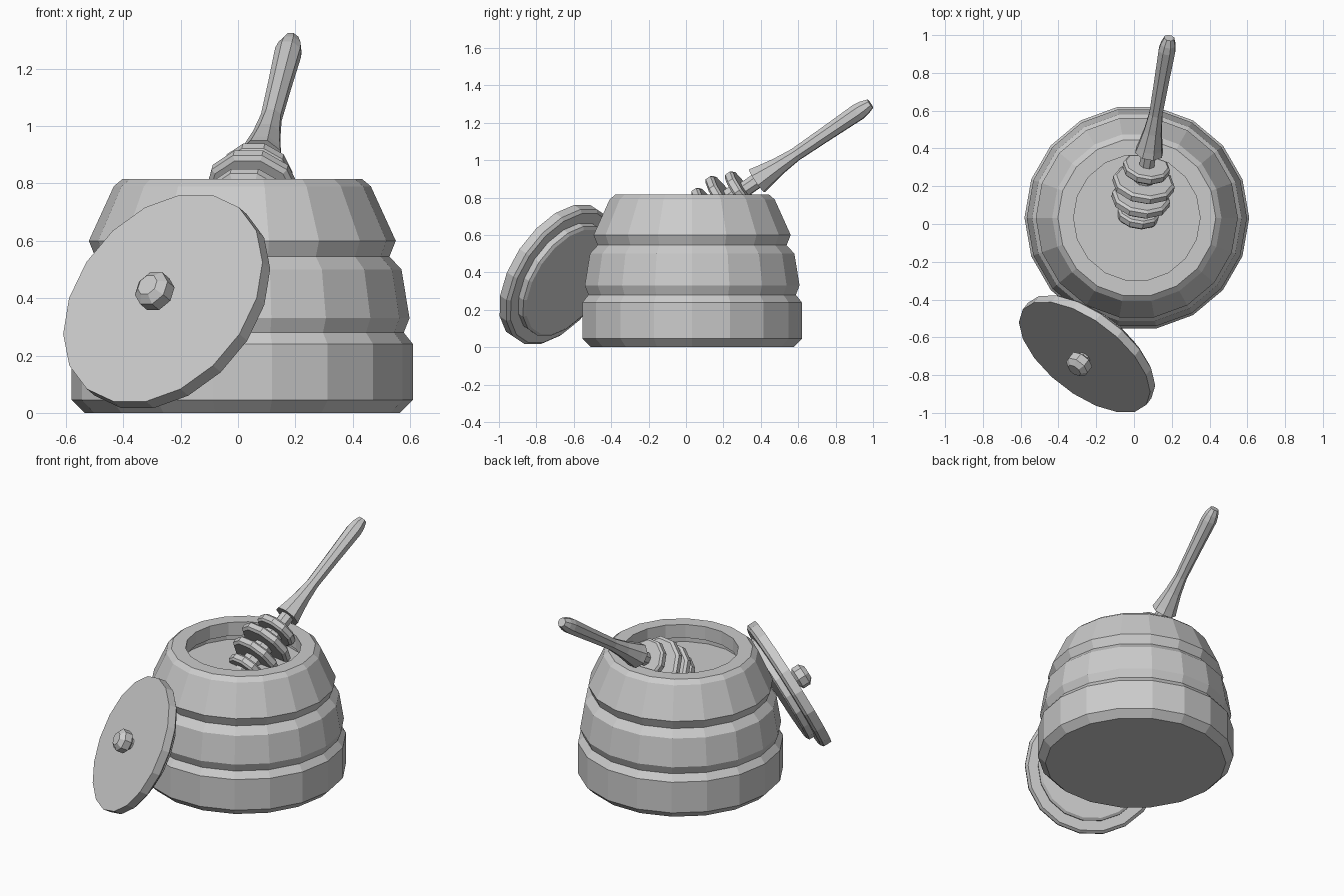
import bpy
import bmesh
from math import cos, sin, tau
from mathutils import Vector

old = bpy.data.objects.get("Cube")
if old:
    bpy.data.objects.remove(old, do_unlink=True)

grey = bpy.data.materials.new("plain_grey")
grey.use_nodes = True
grey.diffuse_color = (0.6, 0.6, 0.6, 1)
grey.node_tree.nodes["Principled BSDF"].inputs["Base Color"].default_value = (0.6, 0.6, 0.6, 1)


def lathe(name, profile, sides, origin, axis=(0, 0, 1), turn=0.0):
    """Turn a closed (radius, height) profile, capped at both ends, around an axis."""
    bm = bmesh.new()
    rings = []
    for r, h in profile:
        angles = [tau * (i + turn) / sides for i in range(sides)]
        rings.append([bm.verts.new((r * cos(a), r * sin(a), h)) for a in angles])
    for low, high in zip(rings, rings[1:]):
        for i in range(sides):
            j = (i + 1) % sides
            bm.faces.new((low[i], low[j], high[j], high[i]))
    bm.faces.new(rings[0][::-1])
    bm.faces.new(rings[-1])
    bmesh.ops.recalc_face_normals(bm, faces=bm.faces)
    mesh = bpy.data.meshes.new(name)
    bm.to_mesh(mesh)
    bm.free()
    mesh.materials.append(grey)
    obj = bpy.data.objects.new(name, mesh)
    bpy.context.collection.objects.link(obj)
    obj.location = origin
    obj.rotation_euler = Vector(axis).to_track_quat("Z", "Y").to_euler()
    return obj


# Pot: banded outer wall, flat rim, open neck and the filled floor inside
lathe("pot", [
    (0.55, 0), (0.595, 0.045), (0.595, 0.24), (0.563, 0.28),
    (0.583, 0.33), (0.555, 0.5), (0.513, 0.545), (0.535, 0.6),
    (0.448, 0.79), (0.418, 0.815), (0.335, 0.815), (0.335, 0.73),
    (0.37, 0.73), (0.37, 0.69),
], 18, (0.015, 0.033, 0))

# Lid leaning on the pot, with its plug on the underside and a knob
lid_axis = (-0.54, -0.70, 0.465)
lid_centre = (-0.262, -0.705, 0.40)
lathe("lid", [
    (0.318, -0.11), (0.335, -0.1), (0.335, -0.065), (0.395, -0.065),
    (0.413, -0.05), (0.413, 0),
], 18, lid_centre, lid_axis)
lathe("lid_knob", [
    (0.035, -0.01), (0.035, 0.01), (0.068, 0.03), (0.068, 0.075), (0.04, 0.1),
], 8, lid_centre, lid_axis, 0.5)

# Dipper: handle, shaft and ribs share one slanted axis
dip_axis = Vector((0.144, 0.818, 0.557)).normalized()
dip_base = Vector((0.08, 0.38, 0.89))
lathe("dipper_handle", [
    (0.078, 0), (0.07, 0.035), (0.05, 0.14), (0.038, 0.25), (0.042, 0.45),
    (0.048, 0.66), (0.042, 0.7), (0.028, 0.74),
], 8, dip_base, dip_axis, 0.5)
lathe("dipper_shaft", [(0.06, -0.46), (0.06, -0.14), (0.043, -0.11), (0.043, 0.01)],
      8, dip_base, dip_axis, 0.5)
for number, (radius, height) in enumerate(
        [(0.125, -0.105), (0.165, -0.205), (0.155, -0.305), (0.115, -0.4)], 1):
    lathe(f"dipper_rib_{number}", [
        (radius * 0.9, -0.027), (radius, -0.015), (radius, 0.015), (radius * 0.9, 0.027),
    ], 10, dip_base + dip_axis * height, dip_axis)
